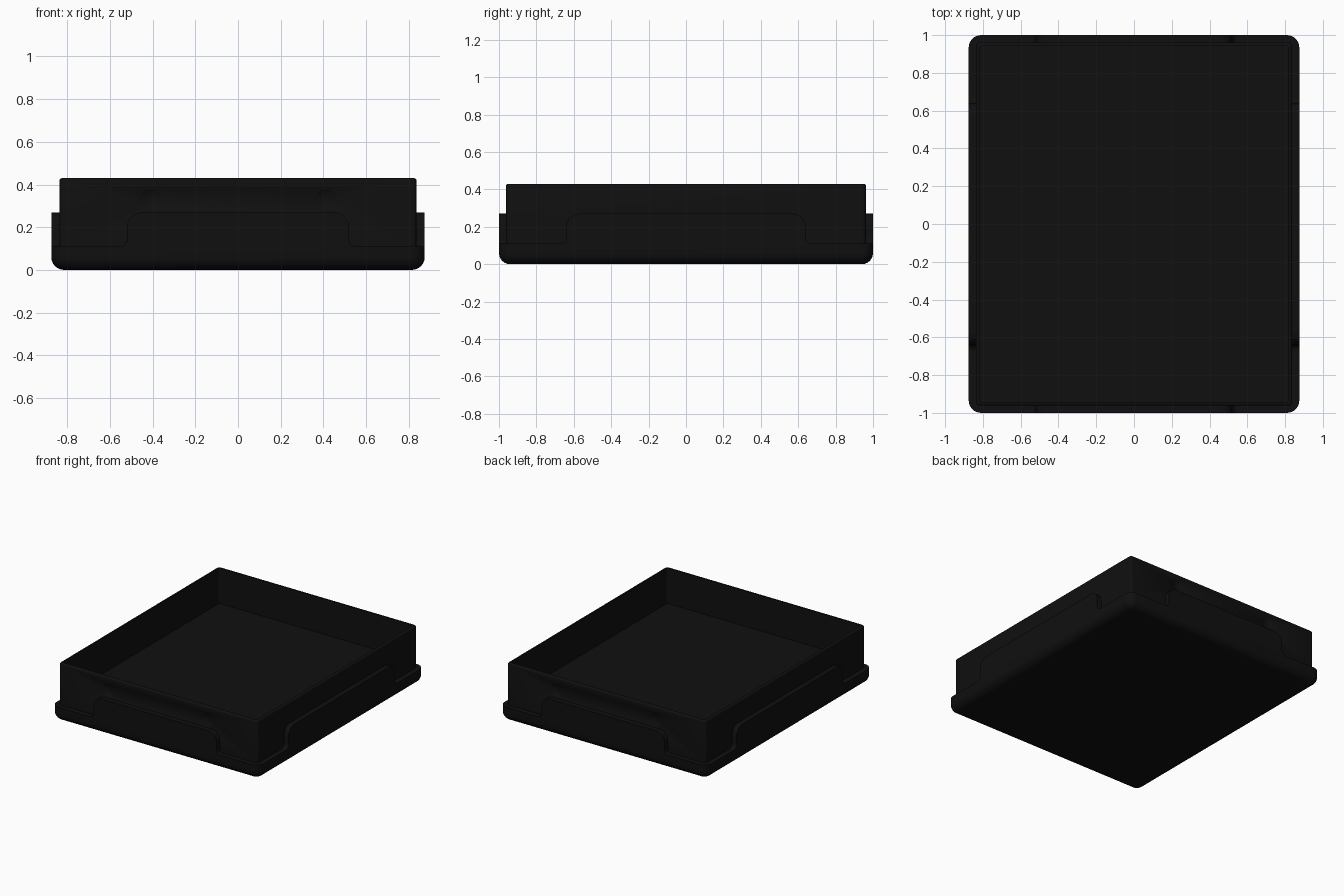
import bpy, bmesh, math
from mathutils import Matrix

cube = bpy.data.objects.get("Cube")
if cube:
    bpy.data.objects.remove(cube, do_unlink=True)

black = bpy.data.materials.new("matte_black")
black.use_nodes = True
colour = (0.005, 0.005, 0.005, 1)
black.diffuse_color = colour
bsdf = next(n for n in black.node_tree.nodes if n.type == "BSDF_PRINCIPLED")
bsdf.inputs["Base Color"].default_value = colour

HALF_X, HALF_Y = 0.875, 1.0
LEDGE_Z, PANEL_Z, TOP_Z, FLOOR_Z = 0.11, 0.27, 0.43, 0.16
STEP, WALL = 0.038, 0.02


def finish(bm, name):
    bmesh.ops.recalc_face_normals(bm, faces=bm.faces)
    mesh = bpy.data.meshes.new(name)
    bm.to_mesh(mesh)
    bm.free()
    mesh.materials.append(black)
    obj = bpy.data.objects.new(name, mesh)
    bpy.context.collection.objects.link(obj)
    return obj


def smooth(obj):
    bpy.ops.object.select_all(action="DESELECT")
    obj.select_set(True)
    bpy.context.view_layer.objects.active = obj
    bpy.ops.object.shade_smooth_by_angle(angle=math.radians(35))


def arc(cx, cy, r, start, end, n=6):
    """Points on an arc, angles in degrees."""
    steps = [math.radians(start + (end - start) * i / n) for i in range(n + 1)]
    return [(cx + r * math.cos(a), cy + r * math.sin(a)) for a in steps]


def rounded_rect(inset, radius):
    hx, hy = HALF_X - inset - radius, HALF_Y - inset - radius
    signs = [(1, 1), (-1, 1), (-1, -1), (1, -1)]
    return [p for i, (sx, sy) in enumerate(signs)
            for p in arc(sx * hx, sy * hy, radius, 90 * i, 90 * i + 90)]


def loft(name, profile, corner):
    """Stack rounded rectangles along (inset, z) steps and cap both ends."""
    bm = bmesh.new()
    rings = []
    for inset, z in profile:
        radius = max(corner - inset, 0.012)
        rings.append([bm.verts.new((x, y, z)) for x, y in rounded_rect(inset, radius)])
    for low, high in zip(rings, rings[1:]):
        for i in range(len(low)):
            j = (i + 1) % len(low)
            bm.faces.new((low[i], low[j], high[j], high[i]))
    bm.faces.new(rings[0])
    bm.faces.new(rings[-1])
    return finish(bm, name)


# Base plate with a rounded underside
base_profile = arc(0.06, 0.06, 0.06, 270, 180) + [(0, LEDGE_Z), (STEP + 0.01, LEDGE_Z)]
smooth(loft("base", base_profile, 0.065))

# Open thin-walled box rising from the base
lip = arc(STEP + 0.012, TOP_Z - 0.012, 0.012, 180, 90, 4)
box_profile = [(STEP, LEDGE_Z)] + lip + [(STEP + WALL, TOP_Z), (STEP + WALL, FLOOR_Z)]
box = loft("inner_box", box_profile, 0.06)

# Shallow round dimples on the front and back walls
DIMPLE_R, DIMPLE_DEPTH = 0.05, 0.014
ball = (DIMPLE_R ** 2 + DIMPLE_DEPTH ** 2) / (2 * DIMPLE_DEPTH)
offset = HALF_Y - STEP + ball - DIMPLE_DEPTH
bm = bmesh.new()
for sx in (-1, 1):
    for sy in (-1, 1):
        bmesh.ops.create_uvsphere(
            bm, u_segments=64, v_segments=48, radius=ball,
            matrix=Matrix.Translation((sx * 0.41, sy * offset, 0.33))
            @ Matrix.Rotation(math.pi / 2, 4, "X"))
cutter = finish(bm, "dimple_cutter")
cutter.hide_render = True
cut = box.modifiers.new("dimples", "BOOLEAN")
cut.operation, cut.object, cut.solver = "DIFFERENCE", cutter, "EXACT"
bpy.context.view_layer.objects.active = box
bpy.ops.object.modifier_apply(modifier=cut.name)
bpy.data.objects.remove(cutter, do_unlink=True)
smooth(box)


# Raised side panels with flared feet and rounded shoulders
def panel(name, half_width, distance, turn):
    right = arc(half_width + 0.03, LEDGE_Z + 0.03, 0.03, 270, 180)
    right += arc(half_width - 0.07, PANEL_Z - 0.07, 0.07, 0, 90, 8)
    outline = right + [(-x, z) for x, z in reversed(right)]
    bm = bmesh.new()
    face = bm.faces.new([bm.verts.new((x, -distance, z)) for x, z in outline])
    grown = bmesh.ops.extrude_face_region(bm, geom=[face])["geom"]
    moved = [v for v in grown if isinstance(v, bmesh.types.BMVert)]
    bmesh.ops.translate(bm, verts=moved, vec=(0, STEP + 0.005, 0))
    bm.transform(Matrix.Rotation(math.radians(turn), 4, "Z"))
    smooth(finish(bm, name))


panel("front_panel", 0.52, HALF_Y, 0)
panel("left_panel", 0.64, HALF_X, 90)
panel("back_panel", 0.52, HALF_Y, 180)
panel("right_panel", 0.64, HALF_X, 270)
